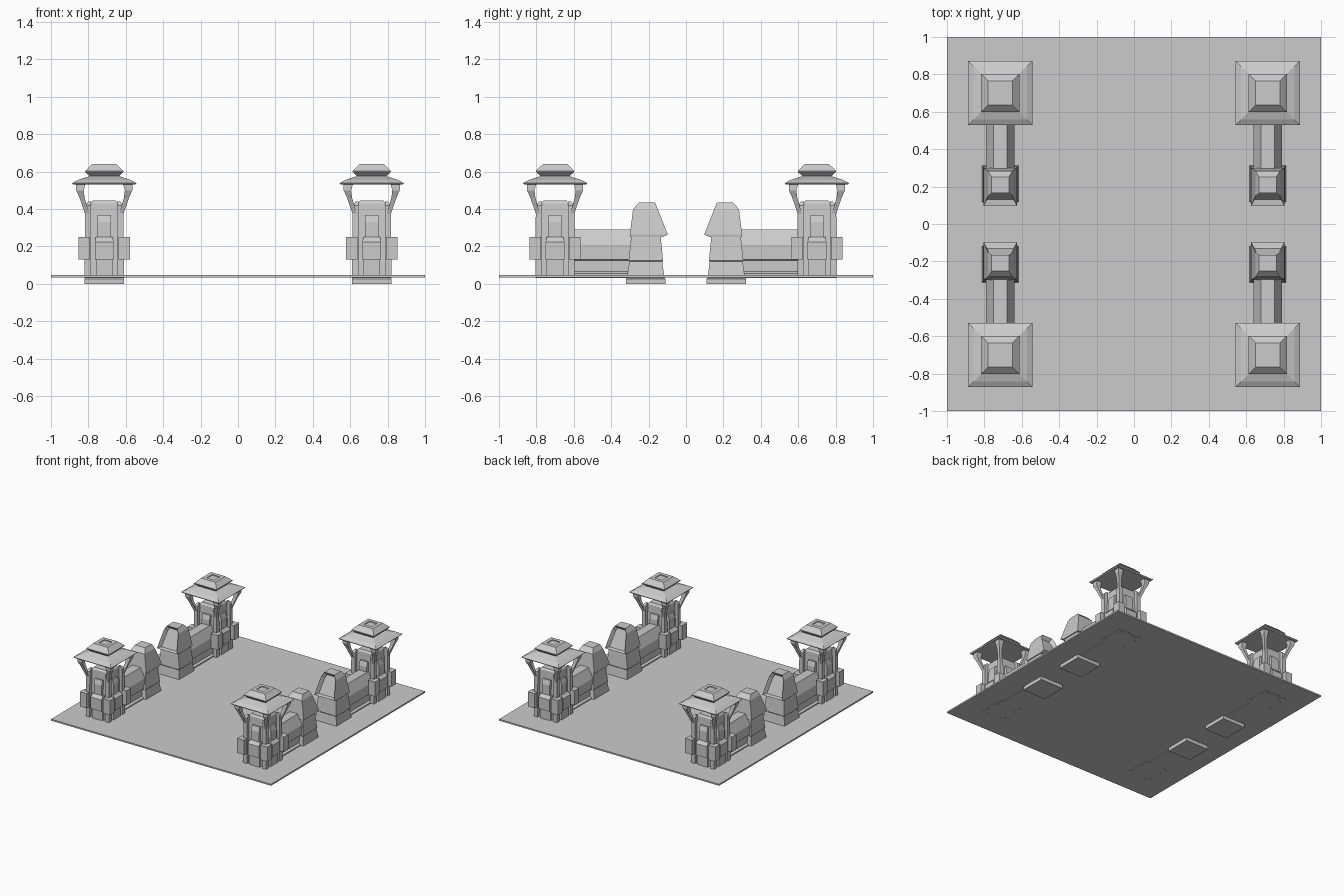
import bpy, bmesh

if "Cube" in bpy.data.objects:
    bpy.data.objects.remove(bpy.data.objects["Cube"])

stone = bpy.data.materials.new("grey stone")
stone.diffuse_color = (0.6, 0.6, 0.6, 1)
stone.use_nodes = True
stone.node_tree.nodes["Principled BSDF"].inputs["Base Color"].default_value = stone.diffuse_color
TX, TY, PY = 0.715, 0.70, 0.215   # tower centre x and y, gate pillar y


def finish(name, bm, mirror=True):
    bmesh.ops.recalc_face_normals(bm, faces=bm.faces)
    me = bpy.data.meshes.new(name)
    bm.to_mesh(me)
    bm.free()
    me.materials.append(stone)
    ob = bpy.data.objects.new(name, me)
    bpy.context.collection.objects.link(ob)
    if mirror:
        m = ob.modifiers.new("four_quarters", 'MIRROR')
        m.use_axis = (True, True, False)
        m.use_mirror_merge = False
    return ob


def loft(bm, rings):
    """Stack of rectangles (x0, x1, y0, y1, z), capped at both ends."""
    prev = None
    faces = []
    for x0, x1, y0, y1, z in rings:
        x0, x1 = sorted((x0, x1))
        y0, y1 = sorted((y0, y1))
        cur = [bm.verts.new(p) for p in ((x0, y0, z), (x1, y0, z), (x1, y1, z), (x0, y1, z))]
        if prev:
            for i in range(4):
                j = (i + 1) % 4
                faces.append(bm.faces.new((prev[i], prev[j], cur[j], cur[i])))
        else:
            bm.faces.new(cur[::-1])
        prev = cur
    bm.faces.new(prev)
    return faces


def squares(bm, rows):
    loft(bm, [(TX - h, TX + h, TY - h, TY + h, z) for h, z in rows])


def corners(name, rows):
    """Same part at the four tower corners; rows are (inner, outer, z)."""
    bm = bmesh.new()
    for a in (-1, 1):
        for b in (-1, 1):
            loft(bm, [(TX + a * i, TX + a * o, TY + b * i, TY + b * o, z) for i, o, z in rows])
    finish(name, bm)


def sides(name, rows):
    """Same part on the four tower sides; rows are (half width, outer, z)."""
    bm = bmesh.new()
    for s in (-1, 1):
        loft(bm, [(TX - w, TX + w, TY + s * 0.05, TY + s * o, z) for w, o, z in rows])
        loft(bm, [(TX + s * 0.05, TX + s * o, TY - w, TY + w, z) for w, o, z in rows])
    finish(name, bm)


# Floor slab
bm = bmesh.new()
loft(bm, [(-1, 1, -1, 1, 0.035), (-1, 1, -1, 1, 0.047)])
finish("floor_slab", bm, False)

# Tower core
bm = bmesh.new()
squares(bm, [(0.085, 0.03), (0.08, 0.25), (0.073, 0.43), (0.062, 0.445)])
finish("tower_core", bm)

# Corner posts, their collars and the roof brackets
corners("tower_corner_post", [(0.07, 0.105, 0.03), (0.07, 0.103, 0.42), (0.07, 0.085, 0.44)])
corners("tower_corner_collar", [(0.075, 0.137, 0.13), (0.075, 0.137, 0.25)])
corners("roof_bracket", [(0.08, 0.103, 0.375), (0.105, 0.132, 0.46),
                         (0.11, 0.15, 0.50), (0.10, 0.15, 0.535)])

# Side buttresses and panels
sides("tower_side_buttress", [(0.045, 0.105, 0.03), (0.045, 0.105, 0.13)])
sides("tower_side_panel", [(0.05, 0.122, 0.13), (0.05, 0.122, 0.225), (0.045, 0.10, 0.25)])
sides("tower_upper_panel", [(0.035, 0.10, 0.24), (0.035, 0.10, 0.33), (0.035, 0.088, 0.368)])

# Two tier roof with shallow sunken cap
bm = bmesh.new()
squares(bm, [(0.165, 0.53), (0.172, 0.538), (0.142, 0.555), (0.09, 0.572),
             (0.078, 0.576), (0.102, 0.598), (0.102, 0.604), (0.065, 0.64),
             (0.035, 0.64), (0.035, 0.634)])
finish("tower_roof", bm)

# Wall between tower and gate pillar, an extruded profile
half = [(0.075, 0.03), (0.075, 0.055), (0.058, 0.065), (0.058, 0.125),
        (0.075, 0.13), (0.075, 0.21), (0.037, 0.29)]
prof = half + [(-x, z) for x, z in reversed(half)]
bm = bmesh.new()
end_a = [bm.verts.new((TX + x, PY, z)) for x, z in prof]
end_b = [bm.verts.new((TX + x, TY - 0.05, z)) for x, z in prof]
bm.faces.new(end_a)
bm.faces.new(end_b[::-1])
for i in range(len(prof)):
    j = (i + 1) % len(prof)
    bm.faces.new((end_a[i], end_a[j], end_b[j], end_b[i]))
finish("wall", bm)


def pillar(name, rows):
    """Rows are (half width, reach to gate, reach to wall, z)."""
    bm = bmesh.new()
    faces = loft(bm, [(TX - h, TX + h, PY - f, PY + b, z) for h, f, b, z in rows])
    return bm, faces


# Gate pillar foot and shaft
bm, _ = pillar("gate_pillar", [(0.105, 0.105, 0.105, 0), (0.105, 0.105, 0.105, 0.027),
                               (0.10, 0.10, 0.10, 0.032), (0.088, 0.088, 0.088, 0.12),
                               (0.092, 0.092, 0.092, 0.125), (0.08, 0.08, 0.078, 0.25)])
finish("gate_pillar", bm)

# Hood with a recessed front opening
bm, faces = pillar("gate_hood", [(0.088, 0.085, 0.085, 0.25), (0.09, 0.118, 0.085, 0.263),
                                 (0.065, 0.064, 0.068, 0.40), (0.046, 0.05, 0.035, 0.435)])
bmesh.ops.recalc_face_normals(bm, faces=bm.faces)
front = [f for f in faces if f.normal.y < -0.6 and f.calc_center_median().z > 0.28]
bmesh.ops.inset_region(bm, faces=front, thickness=0.016, depth=-0.03, use_even_offset=True)
finish("gate_hood", bm)
